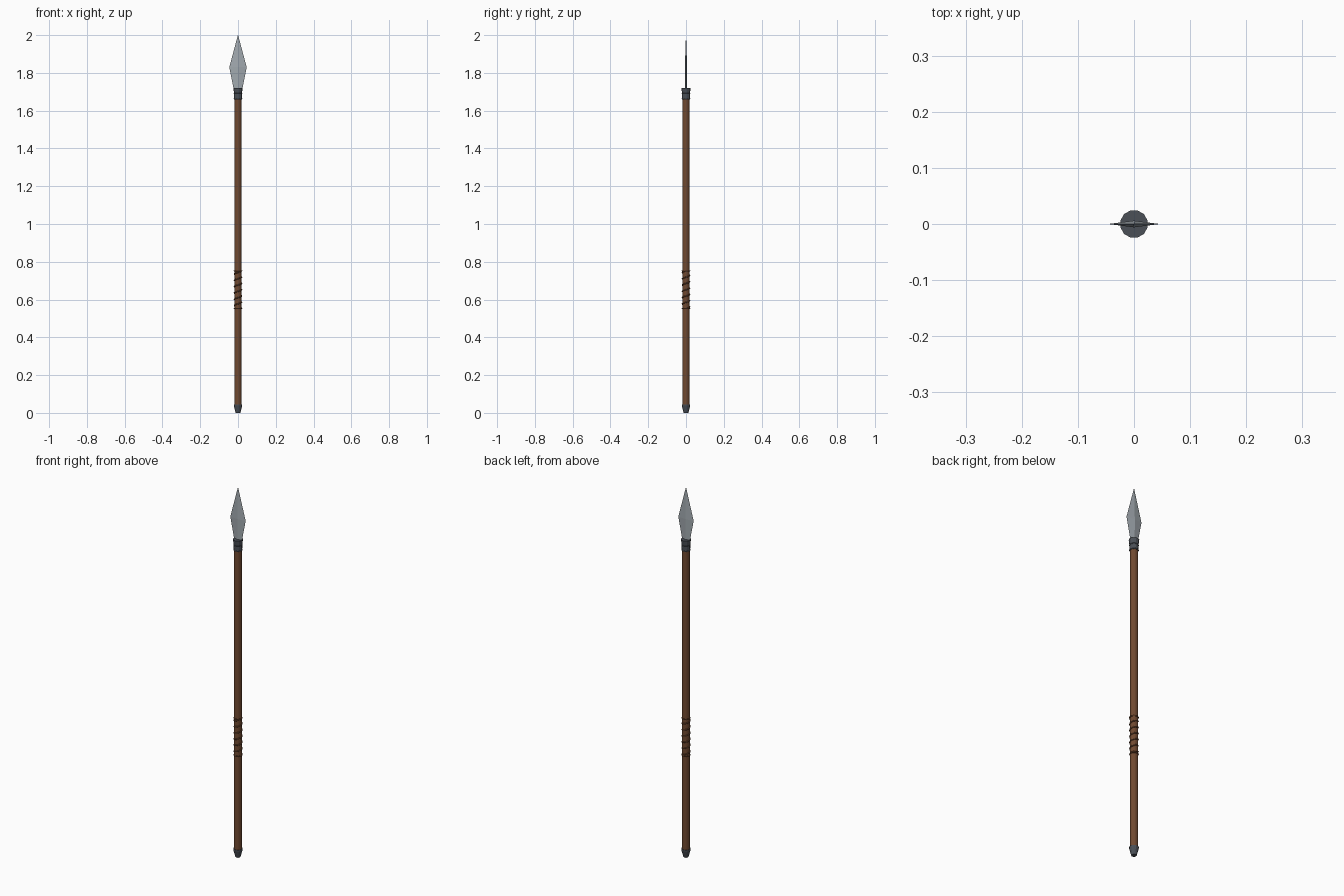
import bpy, bmesh, math

if "Cube" in bpy.data.objects:
    bpy.data.objects.remove(bpy.data.objects["Cube"])

def material(name, rgb):
    m = bpy.data.materials.new(name)
    m.diffuse_color = (*rgb, 1)
    m.use_nodes = True
    m.node_tree.nodes["Principled BSDF"].inputs["Base Color"].default_value = m.diffuse_color
    return m

WOOD = material("brown wood", (0.165, 0.068, 0.030))
LEATHER = material("brown leather", (0.130, 0.052, 0.022))
DARK = material("dark iron", (0.070, 0.080, 0.095))
STEEL = material("pale steel", (0.36, 0.40, 0.43))

def loft(name, rings, mat):
    """Skin a stack of closed rings and cap both ends."""
    bm = bmesh.new()
    rows = [[bm.verts.new(p) for p in ring] for ring in rings]
    n = len(rows[0])
    for a, b in zip(rows, rows[1:]):
        for i in range(n):
            j = (i + 1) % n
            bm.faces.new((a[i], a[j], b[j], b[i]))
    bm.faces.new(rows[0][::-1])
    bm.faces.new(rows[-1])
    bmesh.ops.recalc_face_normals(bm, faces=bm.faces)
    me = bpy.data.meshes.new(name)
    bm.to_mesh(me)
    bm.free()
    me.materials.append(mat)
    ob = bpy.data.objects.new(name, me)
    bpy.context.collection.objects.link(ob)
    return ob

def turned(name, profile, mat, sides=12):
    """Lathe a (radius, height) profile about z."""
    return loft(name, [[(r * math.cos(2 * math.pi * (i + .5) / sides),
                         r * math.sin(2 * math.pi * (i + .5) / sides), z)
                        for i in range(sides)] for r, z in profile], mat)

def ring(name, z, radius, tube, mat):
    bpy.ops.mesh.primitive_torus_add(major_segments=16, minor_segments=6, location=(0, 0, z),
                                     major_radius=radius, minor_radius=tube)
    ob = bpy.context.object
    ob.name = name
    ob.data.materials.append(mat)

# Shaft and iron butt cap
turned("shaft", [(0.019, 0.03), (0.019, 1.68)], WOOD)
turned("butt_cap", [(0.013, 0), (0.023, 0.038), (0.023, 0.045)], DARK)

# Socket holding the blade, with raised bands
turned("socket", [(0.021, 1.66), (0.0215, 1.69), (0.025, 1.72)], DARK)
for i, z in enumerate((1.663, 1.69)):
    ring(f"socket_band_{i + 1}", z, 0.0205, 0.003, DARK)

# Diamond-section blade: half width, half thickness, height
blade = [(0.022, 0.005, 1.71), (0.046, 0.006, 1.83), (0.0006, 0.0004, 2.0)]
loft("blade", [[(w, 0, z), (0, t, z), (-w, 0, z), (0, -t, z)] for w, t, z in blade], STEEL)

# Spiral grip cord with a ring at each end
turns, per = 6, 16
cu = bpy.data.curves.new("grip_cord", "CURVE")
cu.dimensions = "3D"
cu.bevel_depth = 0.0035
cu.bevel_resolution = 1
cu.use_fill_caps = True
sp = cu.splines.new("POLY")
sp.points.add(turns * per)
for i, p in enumerate(sp.points):
    a = 2 * math.pi * i / per
    p.co = (0.0195 * math.cos(a), 0.0195 * math.sin(a), 0.552 + 0.2 * i / (turns * per), 1)
cu.materials.append(LEATHER)
bpy.context.collection.objects.link(bpy.data.objects.new("grip_cord", cu))
for i, z in enumerate((0.552, 0.752)):
    ring(f"grip_ring_{i + 1}", z, 0.0195, 0.0035, LEATHER)
